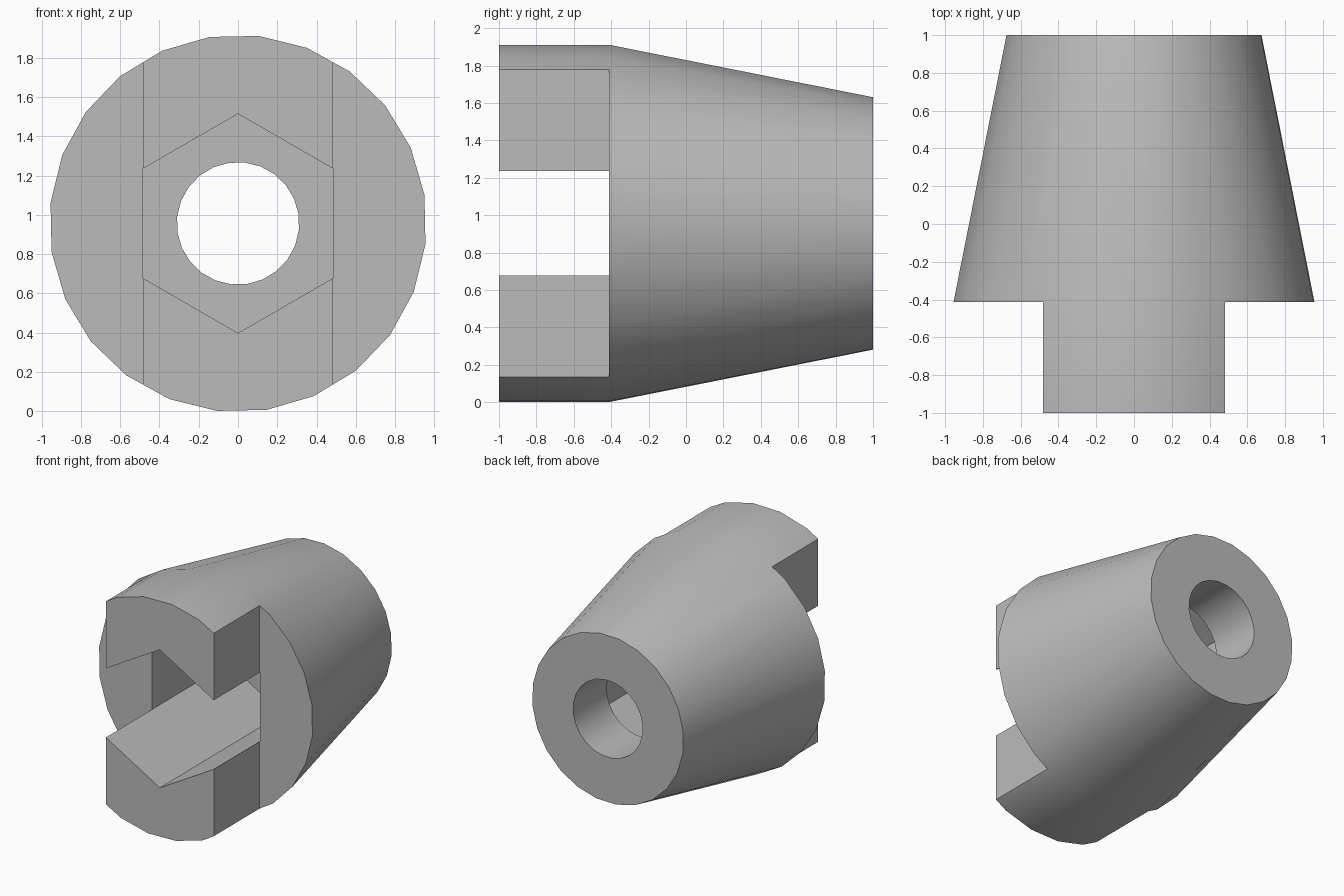
import bpy
import bmesh
from math import cos, sin, radians, tau

AXIS_Z = 0.956      # height of the horizontal axis
STEP_Y = -0.412     # shoulder between slotted tip and tapered body
FLAT_X = 0.483      # half width of the tip
PHASE = radians(8.7)

cube = bpy.data.objects.get("Cube")
if cube:
    bpy.data.objects.remove(cube, do_unlink=True)

grey = bpy.data.materials.new("plain grey")
grey.use_nodes = True
grey.diffuse_color = (0.5, 0.5, 0.5, 1)
grey.node_tree.nodes["Principled BSDF"].inputs["Base Color"].default_value = (0.5, 0.5, 0.5, 1)


def finish(name, bm):
    bmesh.ops.recalc_face_normals(bm, faces=bm.faces)
    mesh = bpy.data.meshes.new(name)
    bm.to_mesh(mesh)
    bm.free()
    mesh.materials.append(grey)
    obj = bpy.data.objects.new(name, mesh)
    bpy.context.collection.objects.link(obj)
    return obj


def lathe(name, profile, sides, phase):
    """Closed solid along y from (radius, y) pairs."""
    bm = bmesh.new()
    rings = []
    for r, y in profile:
        angles = [phase + tau * i / sides for i in range(sides)]
        rings.append([bm.verts.new((r * cos(a), y, AXIS_Z + r * sin(a))) for a in angles])
    for a, b in zip(rings, rings[1:]):
        for i in range(sides):
            j = (i + 1) % sides
            bm.faces.new((a[i], a[j], b[j], b[i]))
    bm.faces.new(rings[0])
    bm.faces.new(rings[-1])
    return finish(name, bm)


def box(name, low, high):
    bm = bmesh.new()
    bmesh.ops.create_cube(bm, size=1)
    for v in bm.verts:
        v.co = [(l + h) / 2 + c * (h - l) for l, h, c in zip(low, high, v.co)]
    return finish(name, bm)


# Tapered body with a straight front section
body = lathe("tapered_socket", [(0.961, -1), (0.961, STEP_Y), (0.679, 1)], 24, PHASE)

# Hexagonal pocket, through hole and the two side cuts
cutters = [
    lathe("hex_pocket_cutter", [(0.5585, -1.3), (0.5585, 0.57)], 6, tau / 4),
    lathe("through_hole_cutter", [(0.312, -1.5), (0.312, 1.5)], 24, PHASE),
    box("left_side_cutter", (FLAT_X, -1.2, -0.5), (1.5, STEP_Y, 2.5)),
    box("right_side_cutter", (-1.5, -1.2, -0.5), (-FLAT_X, STEP_Y, 2.5)),
]

bpy.ops.object.select_all(action="DESELECT")
body.select_set(True)
bpy.context.view_layer.objects.active = body
for cutter in cutters:
    cutter.hide_render = True
    cut = body.modifiers.new(cutter.name, "BOOLEAN")
    cut.operation = "DIFFERENCE"
    cut.solver = "EXACT"
    cut.object = cutter
    bpy.ops.object.modifier_apply(modifier=cut.name)
    bpy.data.objects.remove(cutter, do_unlink=True)

# Round walls smooth, rims and flats crisp
bpy.ops.object.shade_smooth_by_angle(angle=radians(30))
